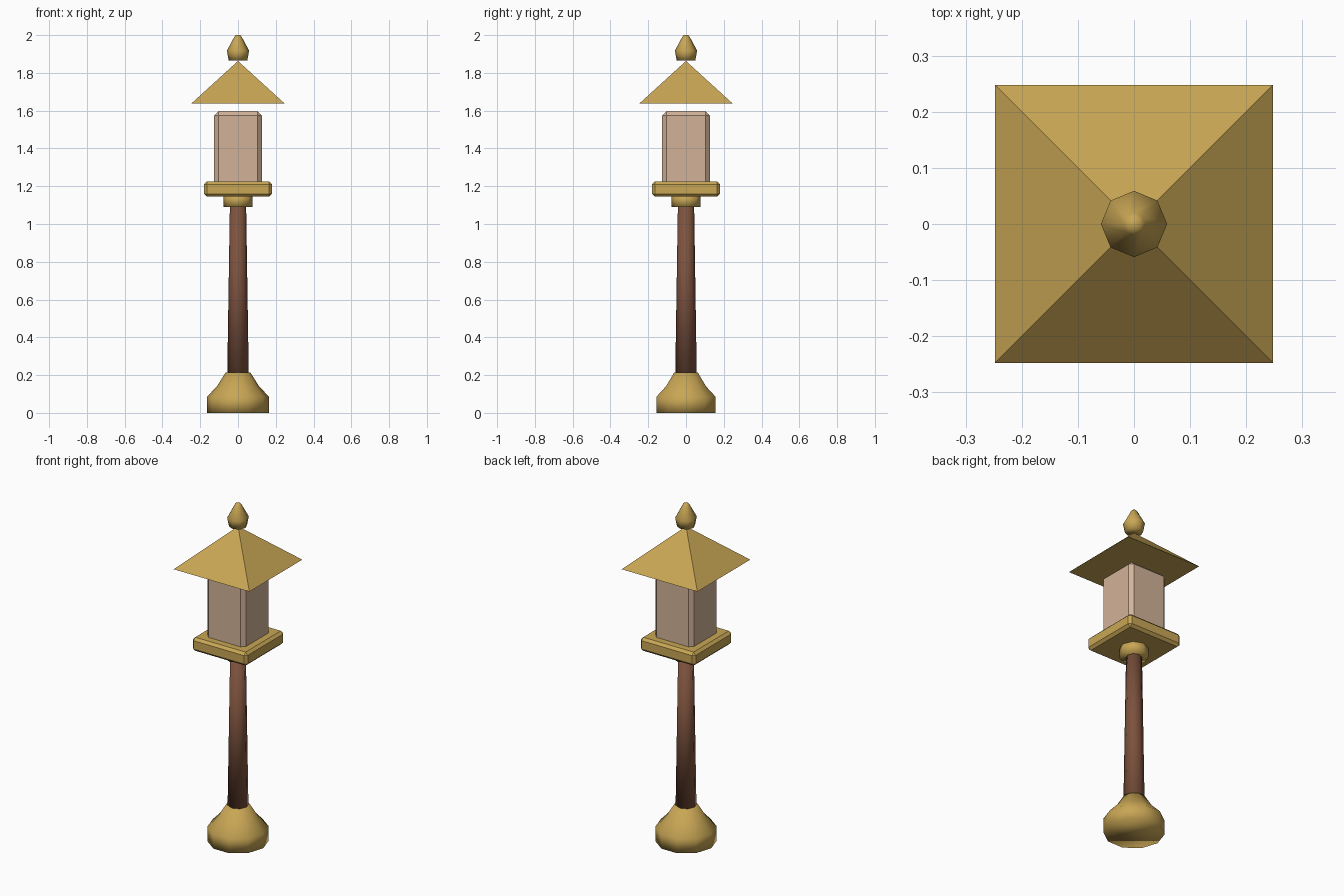
import bpy, bmesh, math

if "Cube" in bpy.data.objects:
    bpy.data.objects.remove(bpy.data.objects["Cube"])


def material(name, rgb):
    m = bpy.data.materials.new(name)
    m.diffuse_color = (*rgb, 1.0)
    m.use_nodes = True
    m.node_tree.nodes["Principled BSDF"].inputs["Base Color"].default_value = m.diffuse_color
    return m


GOLD = material("gold", (0.58, 0.38, 0.09))
BROWN = material("brown_wood", (0.205, 0.084, 0.047))
GLASS = material("warm_pane", (0.65, 0.45, 0.315))


def finish(name, bm, mat, smooth):
    bmesh.ops.recalc_face_normals(bm, faces=bm.faces)
    for f in bm.faces:
        f.smooth = smooth
    me = bpy.data.meshes.new(name)
    bm.to_mesh(me)
    bm.free()
    me.materials.append(mat)
    ob = bpy.data.objects.new(name, me)
    bpy.context.collection.objects.link(ob)
    return ob


def lathe(name, profile, sides, mat, smooth=True):
    """Closed turned part from (radius, height) pairs."""
    bm = bmesh.new()
    rings = [[bm.verts.new((r * math.cos(2 * math.pi * i / sides),
                            r * math.sin(2 * math.pi * i / sides), z))
              for i in range(sides)] for r, z in profile]
    for a, b in zip(rings, rings[1:]):
        for i in range(sides):
            j = (i + 1) % sides
            bm.faces.new((a[i], a[j], b[j], b[i]))
    bm.faces.new(rings[0][::-1])
    bm.faces.new(rings[-1])
    return finish(name, bm, mat, smooth)


def box(name, half, z0, z1, bevel, mat):
    """Square block with chamfered edges."""
    bm = bmesh.new()
    bmesh.ops.create_cube(bm, size=1)
    for v in bm.verts:
        v.co = (v.co.x * 2 * half, v.co.y * 2 * half,
                z0 + (v.co.z + 0.5) * (z1 - z0))
    bmesh.ops.bevel(bm, geom=bm.edges[:], offset=bevel, segments=1,
                    profile=0.5, affect='EDGES')
    return finish(name, bm, mat, False)


# Foot and pole
lathe("base", [(0.165, 0), (0.165, 0.085), (0.112, 0.14), (0.065, 0.215)], 10, GOLD)
lathe("pole", [(0.057, 0.2), (0.043, 1.10)], 8, BROWN)

# Collar, tray and lantern body
lathe("collar", [(0.078, 1.09), (0.078, 1.16)], 8, GOLD)
box("tray", 0.18, 1.145, 1.225, 0.015, GOLD)
box("lantern_body", 0.126, 1.2, 1.597, 0.022, GLASS)

# Pyramid roof
bm = bmesh.new()
h = 0.248
corners = [bm.verts.new((x, y, 1.637)) for x, y in ((-h, -h), (h, -h), (h, h), (-h, h))]
apex = bm.verts.new((0, 0, 1.863))
for i in range(4):
    bm.faces.new((corners[i], corners[(i + 1) % 4], apex))
bm.faces.new(corners[::-1])
finish("roof", bm, GOLD, False)

# Finial
lathe("finial", [(0.049, 1.866), (0.059, 1.918), (0.02, 1.99), (0.012, 2.0)], 8, GOLD)
